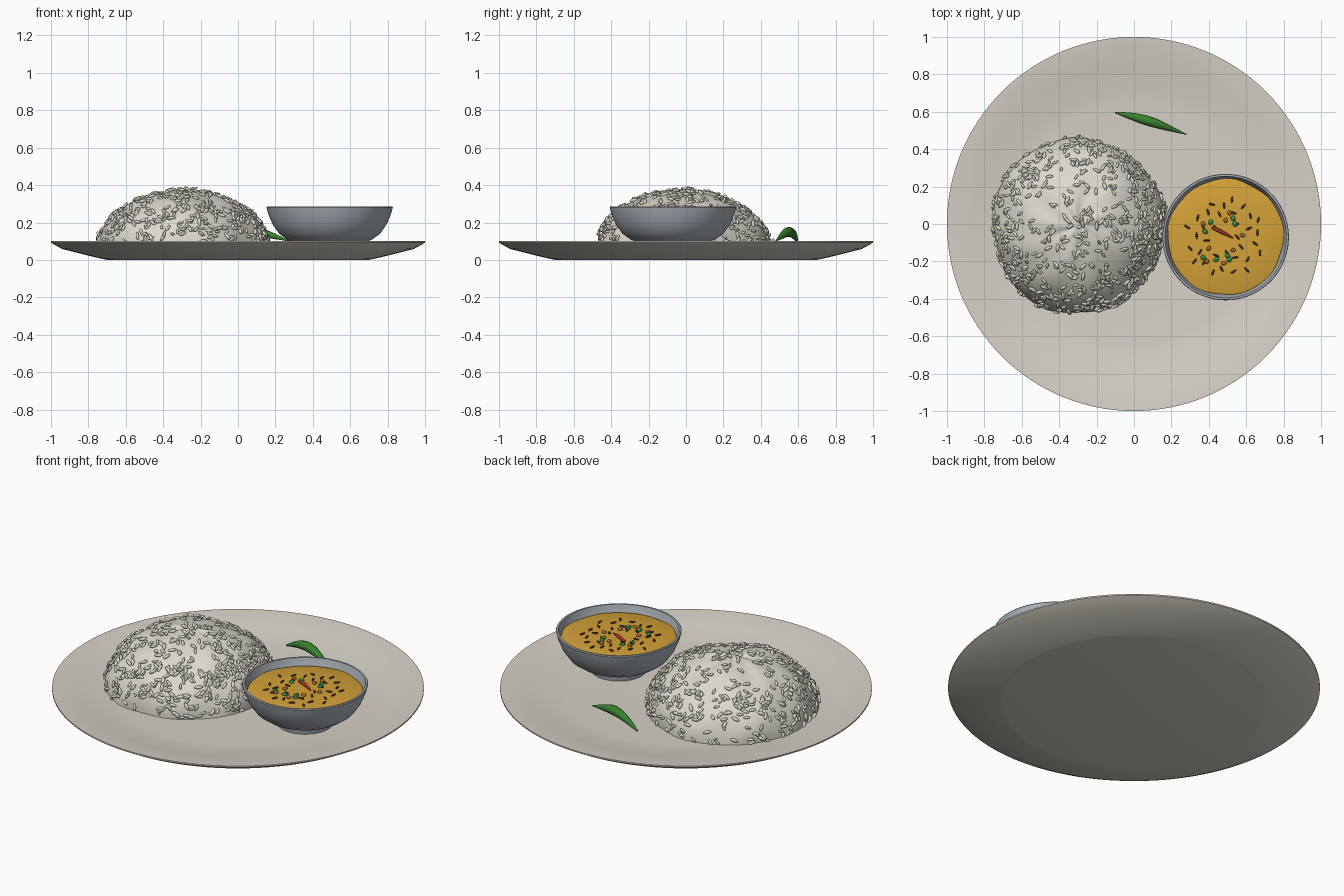
import bpy
import bmesh
import random
from math import sin, cos, pi, radians, atan2, hypot
from mathutils import Vector, Matrix, Euler

random.seed(7)
if "Cube" in bpy.data.objects:
    bpy.data.objects.remove(bpy.data.objects["Cube"])

FLOOR = 0.05
BOWL = Vector((0.49, -0.07, 0))
RICE = Vector((-0.3, -0.01, FLOOR))
SOUP_Z = 0.247


def material(name, r, g, b, rough=0.6):
    mat = bpy.data.materials.new(name)
    mat.use_nodes = True
    mat.diffuse_color = (r, g, b, 1)
    shader = next(n for n in mat.node_tree.nodes if n.type == 'BSDF_PRINCIPLED')
    shader.inputs["Base Color"].default_value = (r, g, b, 1)
    shader.inputs["Roughness"].default_value = rough
    return mat


def finish(name, bm, mat, angle=35):
    bmesh.ops.recalc_face_normals(bm, faces=bm.faces)
    mesh = bpy.data.meshes.new(name)
    bm.to_mesh(mesh)
    bm.free()
    obj = bpy.data.objects.new(name, mesh)
    bpy.context.collection.objects.link(obj)
    mesh.materials.append(mat)
    bpy.ops.object.select_all(action='DESELECT')
    obj.select_set(True)
    bpy.context.view_layer.objects.active = obj
    bpy.ops.object.shade_smooth_by_angle(angle=radians(angle))
    return obj


def lathe(profile, center, steps=96):
    """Spin a (radius, height) profile round a vertical axis."""
    bm = bmesh.new()
    verts = [bm.verts.new((r, 0, z)) for r, z in profile]
    edges = [bm.edges.new(pair) for pair in zip(verts, verts[1:])]
    bmesh.ops.spin(bm, geom=verts + edges, axis=(0, 0, 1), cent=(0, 0, 0),
                   angle=2 * pi, steps=steps)
    bmesh.ops.remove_doubles(bm, verts=bm.verts, dist=0.0001)
    bmesh.ops.translate(bm, verts=bm.verts, vec=center)
    return bm


def pieces(name, mat, transforms, detail=2):
    """One mesh of many stretched balls."""
    bm = bmesh.new()
    for m in transforms:
        bmesh.ops.create_icosphere(bm, subdivisions=detail, radius=1, matrix=m)
    return finish(name, bm, mat, 60)


def tapered_pod(name, mat, points, radii):
    """Round pod that follows a curved path."""
    curve = bpy.data.curves.new(name, 'CURVE')
    curve.dimensions = '3D'
    curve.bevel_depth = 1
    curve.bevel_resolution = 4
    curve.resolution_u = 10
    curve.use_fill_caps = True
    spline = curve.splines.new('NURBS')
    spline.points.add(len(points) - 1)
    spline.use_endpoint_u = True
    for sp, p, r in zip(spline.points, points, radii):
        sp.co = (*p, 1)
        sp.radius = r
    obj = bpy.data.objects.new(name, curve)
    bpy.context.collection.objects.link(obj)
    curve.materials.append(mat)
    return obj


ceramic = material("ceramic", 0.68, 0.64, 0.57)
steel = material("steel", 0.42, 0.46, 0.5, 0.3)
rice_mat = material("rice", 0.72, 0.69, 0.61)
soup_mat = material("lentil", 0.66, 0.36, 0.04)
green = material("green_chilli", 0.04, 0.22, 0.03)
herb = material("herb", 0.04, 0.3, 0.09)
seed_mat = material("seed", 0.06, 0.03, 0.01)
bit_mat = material("fried_bit", 0.4, 0.15, 0.03)
red = material("red_chilli", 0.38, 0.03, 0.02)

# Plate with a flat base and shallow sloping rim
finish("plate", lathe([(0, 0), (0.7, 0), (0.73, 0.006), (0.94, 0.058), (1, 0.092),
                       (1, 0.1), (0.985, 0.1), (0.85, 0.077), (0.72, 0.056),
                       (0.64, FLOOR), (0, FLOOR)], (0, 0, 0), 128), ceramic)

# Footed bowl
finish("bowl", lathe([(0, FLOOR), (0.15, FLOOR), (0.155, 0.075), (0.14, 0.085),
                      (0.19, 0.095), (0.225, 0.108), (0.27, 0.14), (0.305, 0.19),
                      (0.328, 0.245), (0.338, 0.28), (0.335, 0.285), (0.325, 0.285),
                      (0.316, 0.245), (0.295, 0.19), (0.26, 0.145), (0.2, 0.115),
                      (0, 0.11)], BOWL), steel)

# Lentil surface with a slightly uneven edge
bm = lathe([(0, SOUP_Z), (0.15, SOUP_Z), (0.3, SOUP_Z - 0.001), (0.31, SOUP_Z - 0.005),
            (0.29, 0.2), (0, 0.2)], (0, 0, 0))
for v in bm.verts:
    a = atan2(v.co.y, v.co.x)
    k = 1 + 0.008 * sin(5 * a) + 0.006 * sin(9 * a + 1)
    v.co.x *= k
    v.co.y *= k
bmesh.ops.translate(bm, verts=bm.verts, vec=BOWL)
finish("lentil_soup", bm, soup_mat)


# Rice mound with gentle lumps
def mound(a, e):
    lump = 1 + 0.012 * sin(3 * a + 1) + 0.012 * sin(5 * a + 4 * e) + 0.008 * sin(9 * a - 6 * e)
    return Vector((0.46 * cos(e) * cos(a), 0.468 * cos(e) * sin(a), 0.322 * sin(e))) * lump


bm = lathe([(cos(i * pi / 40), sin(i * pi / 40)) for i in range(20)] + [(0, 1)], (0, 0, 0), 80)
for v in bm.verts:
    v.co = RICE + mound(atan2(v.co.y, v.co.x), atan2(v.co.z, hypot(v.co.x, v.co.y)))
finish("rice_mound", bm, rice_mat, 60)

# Loose grains lying on the mound
grains = []
for i in range(720):
    a = random.uniform(0, 2 * pi)
    if random.random() < 0.2:
        a = random.gauss(-0.2, 0.7)
    e = math_e = random.uniform(0.03, 1) ** 1.15 * pi / 2
    if random.random() > cos(e) + 0.12:
        e *= 0.5
    p = mound(a, e)
    normal = Vector((p.x / 0.46 ** 2, p.y / 0.468 ** 2, p.z / 0.322 ** 2)).normalized()
    turn = normal.to_track_quat('Z', 'Y').to_matrix().to_4x4()
    tilt = Euler((0, random.gauss(0, 0.3), random.uniform(0, 2 * pi)), 'ZYX')
    tilt = Matrix.Rotation(tilt.z, 4, 'Z') @ Matrix.Rotation(tilt.y, 4, 'Y')
    size = random.uniform(0.8, 1.15)
    grains.append(Matrix.Translation(RICE + p + normal * 0.004) @ turn @ tilt
                  @ Matrix.Diagonal((0.022 * size, 0.0085 * size, 0.0085 * size, 1)))
pieces("rice_grains", rice_mat, grains)

# Arched green chilli on the plate
tapered_pod("green_chilli", green,
            [(-0.1, 0.596, 0.095), (-0.04, 0.583, 0.125), (0.04, 0.562, 0.153),
             (0.12, 0.538, 0.15), (0.2, 0.508, 0.125), (0.28, 0.479, 0.1)],
            [0.004, 0.016, 0.027, 0.027, 0.014, 0.002])


# Garnish floating on the lentils
def flake(x, y, sx, sy, sz):
    return (Matrix.Translation((x, y, SOUP_Z + sz * 0.5))
            @ Matrix.Rotation(random.uniform(0, pi), 4, 'Z')
            @ Matrix.Diagonal((sx, sy, sz, 1)))


seeds = []
for i in range(34):
    a = i * 2.4
    r = 0.06 + 0.155 * (i / 33) ** 0.6 + random.uniform(-0.015, 0.015)
    seeds.append(flake(BOWL.x + r * cos(a), BOWL.y + r * sin(a), 0.018, 0.006, 0.006))
pieces("cumin_seeds", seed_mat, seeds)

herbs = [(0.41, 0.01), (0.38, -0.04), (0.37, -0.18), (0.44, -0.19),
         (0.51, -0.19), (0.5, -0.17), (0.54, 0), (0.53, 0.03)]
pieces("herb_pieces", herb, [flake(x, y, 0.018, 0.014, 0.008) for x, y in herbs], 1)

bits = [(0.51, 0.06), (0.37, 0), (0.4, -0.13), (0.53, -0.14),
        (0.39, -0.2), (0.48, -0.21), (0.58, -0.06), (0.49, 0.02)]
pieces("fried_bits", bit_mat, [flake(x, y, 0.014, 0.011, 0.009) for x, y in bits])

tapered_pod("red_chilli", red,
            [(0.415, -0.02, SOUP_Z + 0.008), (0.45, -0.03, SOUP_Z + 0.014),
             (0.49, -0.055, SOUP_Z + 0.014), (0.53, -0.075, SOUP_Z + 0.006)],
            [0.006, 0.013, 0.01, 0.002])
